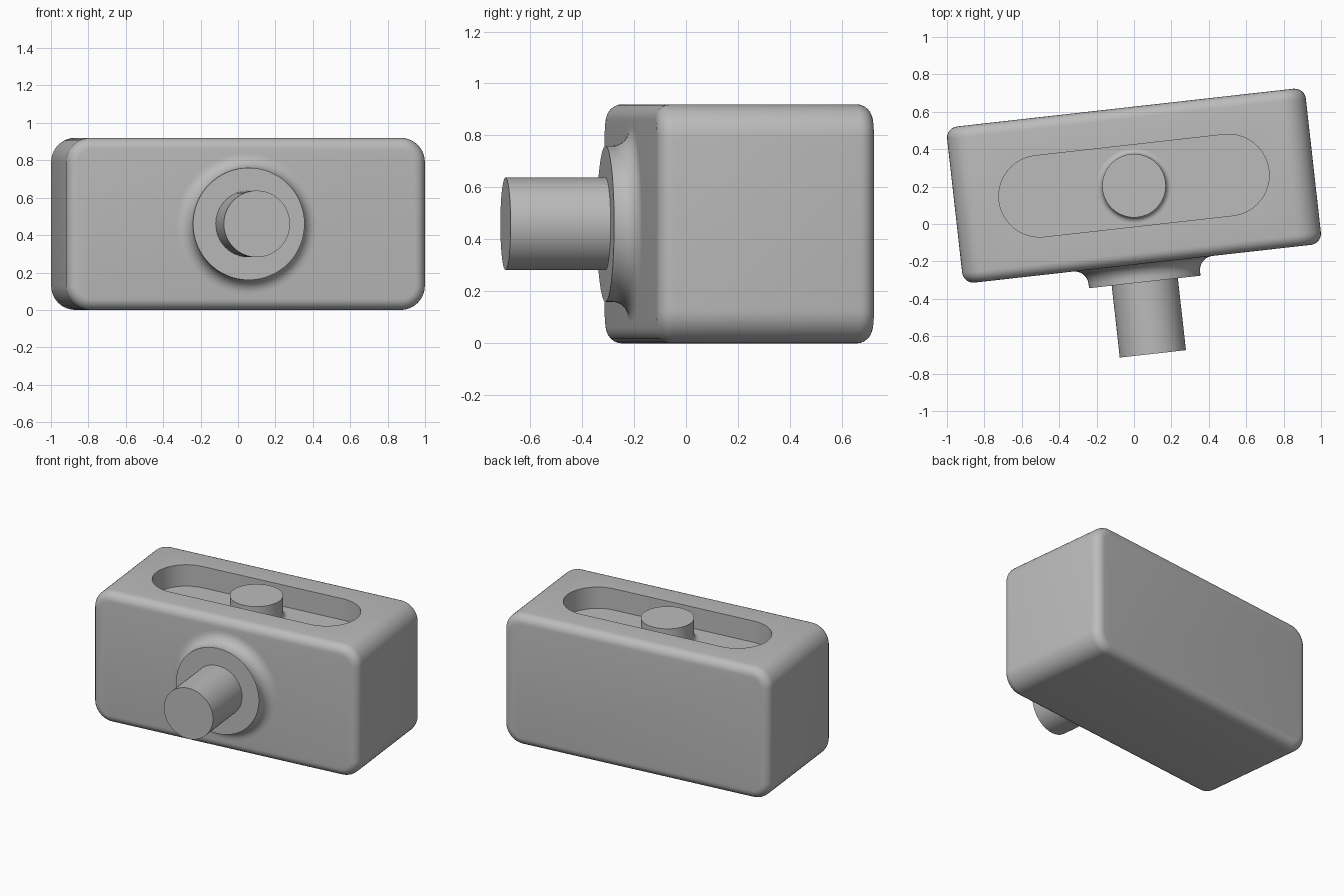
import bpy, bmesh, math
from mathutils import Matrix, Vector

cube = bpy.data.objects.get("Cube")
if cube:
    bpy.data.objects.remove(cube, do_unlink=True)

LENGTH, DEPTH, HEIGHT = 1.93, 0.84, 0.92
SLOT_FLOOR = 0.77
PLACE = Matrix.Translation((0, 0.205, 0)) @ Matrix.Rotation(math.radians(6.4), 4, 'Z')

grey = bpy.data.materials.new("plain grey")
grey.use_nodes = True
COLOR = (0.5, 0.5, 0.5, 1)
grey.diffuse_color = COLOR
grey.node_tree.nodes["Principled BSDF"].inputs["Base Color"].default_value = COLOR


def make_object(name, bm, matrix=PLACE):
    bmesh.ops.recalc_face_normals(bm, faces=bm.faces)
    mesh = bpy.data.meshes.new(name)
    bm.to_mesh(mesh)
    bm.free()
    mesh.materials.append(grey)
    obj = bpy.data.objects.new(name, mesh)
    bpy.context.collection.objects.link(obj)
    obj.matrix_world = matrix
    return obj


def smooth(obj):
    bpy.ops.object.select_all(action='DESELECT')
    obj.select_set(True)
    bpy.context.view_layer.objects.active = obj
    bpy.ops.object.shade_smooth_by_angle(angle=math.radians(35))


def lathe(name, profile, matrix, steps=64):
    """Spin a (radius, height) profile about the local z axis."""
    bm = bmesh.new()
    verts = [bm.verts.new((r, 0, z)) for r, z in profile]
    edges = [bm.edges.new(pair) for pair in zip(verts, verts[1:])]
    bmesh.ops.spin(bm, geom=verts + edges, axis=(0, 0, 1), cent=(0, 0, 0),
                   angle=math.tau, steps=steps)
    bmesh.ops.remove_doubles(bm, verts=bm.verts, dist=1e-4)
    obj = make_object(name, bm, matrix)
    smooth(obj)
    return obj


def fillet(radius, base, size, count=8):
    """Concave quarter arc from the base plane up to a cylinder wall."""
    arc = [math.pi / 2 * i / count for i in range(count + 1)]
    return [(radius + size * (1 - math.sin(a)), base + size * (1 - math.cos(a)))
            for a in arc]


# Body: block with large end corners and a smaller rounded front and back rim
bm = bmesh.new()
bmesh.ops.create_cube(bm, size=1)
bmesh.ops.scale(bm, vec=(LENGTH, DEPTH, HEIGHT), verts=bm.verts)
bmesh.ops.translate(bm, vec=(0, 0, HEIGHT / 2), verts=bm.verts)
corners = [e for e in bm.edges if abs(e.verts[0].co.y - e.verts[1].co.y) > 0.1]
bmesh.ops.bevel(bm, geom=corners, offset=0.13, segments=10, profile=0.5, affect='EDGES')
rims = [e for e in bm.edges if abs(e.verts[0].co.y - e.verts[1].co.y) < 1e-4]
bmesh.ops.bevel(bm, geom=rims, offset=0.06, segments=6, profile=0.5, affect='EDGES')
body = make_object("body", bm)

# Slot cutter: stadium outline, swept from the slot floor to above the top
bm = bmesh.new()
outline = []
for side in (1, -1):
    for i in range(25):
        a = math.pi * (i / 24 - 0.5)
        outline.append(bm.verts.new((side * (0.508 + 0.218 * math.cos(a)),
                                     side * 0.218 * math.sin(a), SLOT_FLOOR)))
face = bm.faces.new(outline)
top = bmesh.ops.extrude_face_region(bm, geom=[face])["geom"]
bmesh.ops.translate(bm, vec=(0, 0, 0.3),
                    verts=[v for v in top if isinstance(v, bmesh.types.BMVert)])
cutter = make_object("slot_cutter", bm)
cutter.hide_render = True

cut = body.modifiers.new("slot", 'BOOLEAN')
cut.operation = 'DIFFERENCE'
cut.solver = 'EXACT'
cut.object = cutter
bpy.context.view_layer.update()
graph = bpy.context.evaluated_depsgraph_get()
carved = bpy.data.meshes.new_from_object(body.evaluated_get(graph))
body.modifiers.clear()
body.data = carved
bpy.data.objects.remove(cutter, do_unlink=True)
smooth(body)

# Pillar: round post in the slot, flush with the top
lathe("slot_pillar",
      fillet(0.17, SLOT_FLOOR, 0.03) + [(0.17, HEIGHT), (0, HEIGHT)], PLACE)

# Front fittings share one axis pointing out of the front face
FRONT = PLACE @ Matrix.Translation((0, 0, HEIGHT / 2)) @ Matrix.Rotation(math.pi / 2, 4, 'X')
lathe("front_flange",
      fillet(0.3, DEPTH / 2, 0.075) + [(0.3, 0.518), (0, 0.518)], FRONT)
lathe("front_shaft", [(0.178, 0.5), (0.178, 0.905), (0, 0.905)], FRONT)
